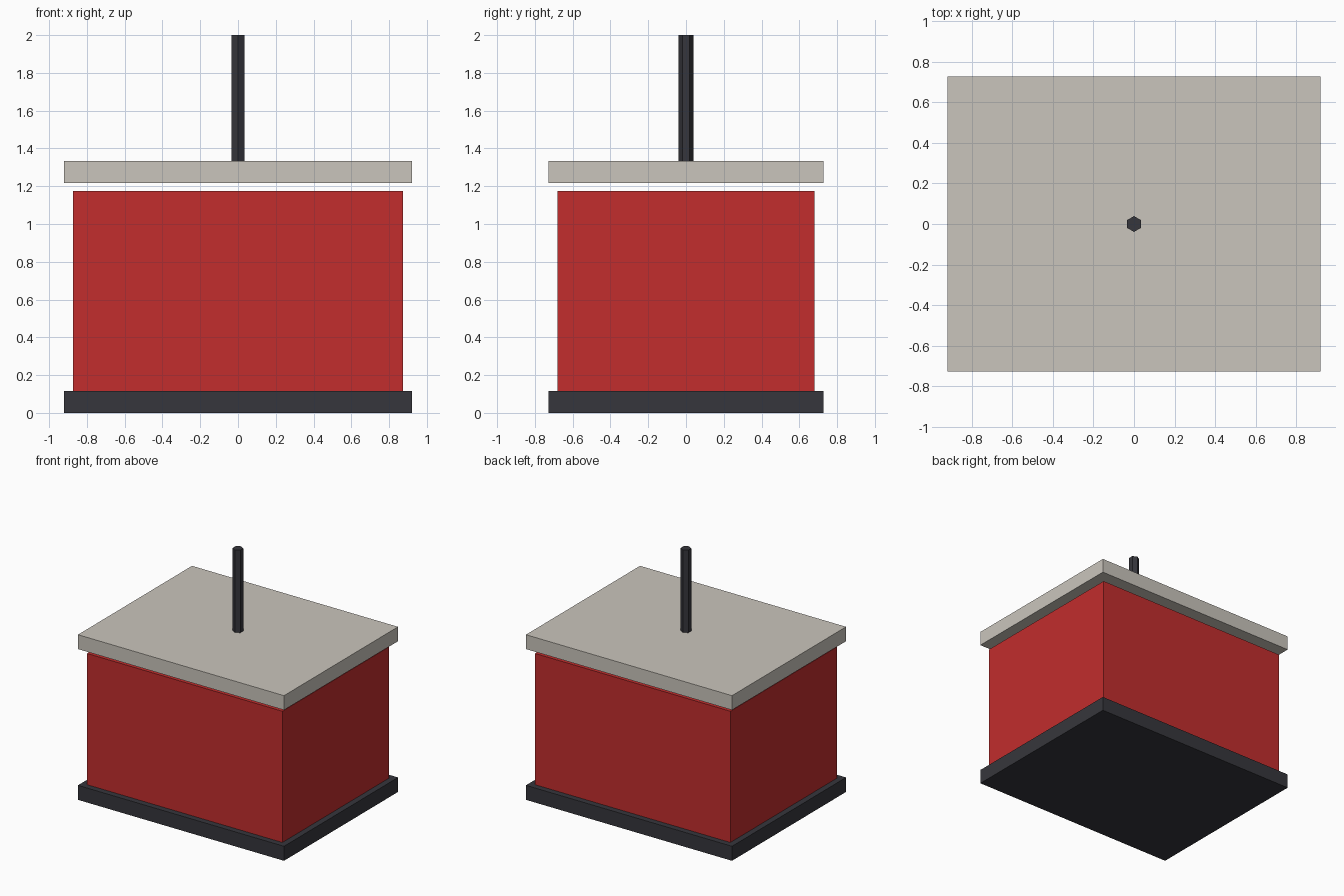
import bpy

default_cube = bpy.data.objects.get("Cube")
if default_cube:
    bpy.data.objects.remove(default_cube, do_unlink=True)


def make_material(name, srgb):
    """Flat material from 0-255 sRGB values, stored as linear."""
    linear = [((c / 255 + 0.055) / 1.055) ** 2.4 for c in srgb]
    mat = bpy.data.materials.new(name)
    mat.use_nodes = True
    mat.diffuse_color = (*linear, 1)
    mat.node_tree.nodes["Principled BSDF"].inputs["Base Color"].default_value = (*linear, 1)
    return mat


def finish(name, mat):
    obj = bpy.context.object
    obj.name = obj.data.name = name
    obj.data.materials.append(mat)
    return obj


def make_box(name, width, depth, bottom, top, mat):
    bpy.ops.mesh.primitive_cube_add(size=1, location=(0, 0, (bottom + top) / 2))
    bpy.context.object.scale = (width, depth, top - bottom)
    bpy.ops.object.transform_apply(location=False, rotation=False, scale=True)
    return finish(name, mat)


red = make_material("red", (194, 45, 45))
stone = make_material("pale stone", (202, 197, 188))
charcoal = make_material("charcoal", (54, 54, 60))

# Wide base plinth, red body, and a lid floating just above the body
make_box("base", 1.84, 1.455, 0, 0.117, charcoal)
make_box("body", 1.745, 1.36, 0.117, 1.176, red)
make_box("lid", 1.84, 1.455, 1.217, 1.333, stone)

# Hexagonal post standing on the lid, corners pointing along y
post_bottom, post_top = 1.333, 2.0
bpy.ops.mesh.primitive_cylinder_add(
    vertices=6, radius=0.039, depth=post_top - post_bottom,
    location=(0, 0, (post_bottom + post_top) / 2))
finish("post", charcoal)
